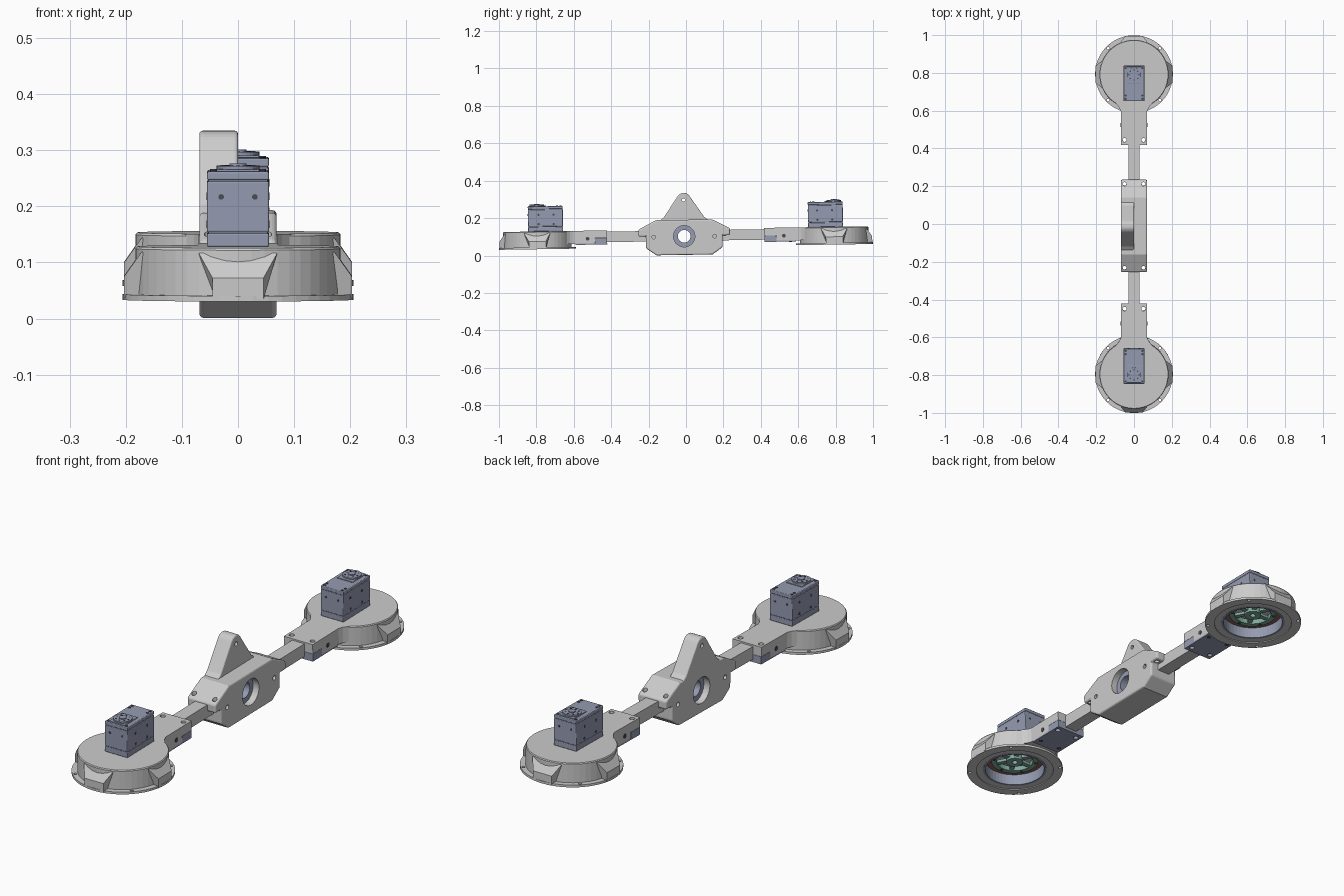
import bpy, bmesh, math
from mathutils import Matrix, Vector

if "Cube" in bpy.data.objects:
    bpy.data.objects.remove(bpy.data.objects["Cube"])

CY = 0.794      # distance of each round housing from the middle
TILT = 0.0157   # the whole boom leans slightly


def material(name, rgb):
    m = bpy.data.materials.new(name)
    m.diffuse_color = (*rgb, 1)
    m.use_nodes = True
    m.node_tree.nodes["Principled BSDF"].inputs["Base Color"].default_value = m.diffuse_color
    return m


BLUE = material("blue_grey", (0.30, 0.33, 0.44))
DARK = material("dark", (0.07, 0.07, 0.09))
GREEN = material("green", (0.22, 0.40, 0.34))
BROWN = material("brown", (0.25, 0.13, 0.10))


def finish(bm, name, mat=None, bevel=0):
    bmesh.ops.remove_doubles(bm, verts=bm.verts, dist=1e-5)
    bmesh.ops.recalc_face_normals(bm, faces=bm.faces)
    me = bpy.data.meshes.new(name)
    bm.to_mesh(me)
    bm.free()
    o = bpy.data.objects.new(name, me)
    bpy.context.collection.objects.link(o)
    if mat:
        me.materials.append(mat)
    if bevel:
        b = o.modifiers.new("bevel", "BEVEL")
        b.width, b.segments, b.angle_limit = bevel, 3, math.radians(50)
        apply(o)
    return o


def apply(o):
    bpy.context.view_layer.objects.active = o
    for m in list(o.modifiers):
        bpy.ops.object.modifier_apply(modifier=m.name)


def prism(name, pts, axis, a, b, mat=None, bevel=0):
    # axis "x": points are (y, z); axis "z": points are (x, y)
    bm = bmesh.new()
    at = (lambda p, t: (t, p[0], p[1])) if axis == "x" else (lambda p, t: (p[0], p[1], t))
    f = bm.faces.new([bm.verts.new(at(p, a)) for p in pts])
    ext = bmesh.ops.extrude_face_region(bm, geom=[f])["geom"]
    shift = Vector(at((0, 0), b - a))
    bmesh.ops.translate(bm, vec=shift, verts=[v for v in ext if isinstance(v, bmesh.types.BMVert)])
    return finish(bm, name, mat, bevel)


def box(name, x, y, z, mat=None, bevel=0):
    return prism(name, [(x[0], y[0]), (x[1], y[0]), (x[1], y[1]), (x[0], y[1])], "z", *z, mat, bevel)


def rods(name, places, axis, r, h, mat=None, seg=16):
    bm = bmesh.new()
    rot = {"z": Matrix(), "x": Matrix.Rotation(math.pi / 2, 4, "Y"), "y": Matrix.Rotation(math.pi / 2, 4, "X")}[axis]
    for p in places:
        bmesh.ops.create_cone(bm, cap_ends=True, segments=seg, radius1=r, radius2=r, depth=h,
                              matrix=Matrix.Translation(p) @ rot)
    return finish(bm, name, mat)


def lathe(name, profile, mat=None, closed=True, seg=48):
    # profile of (radius, z), turned about the housing centre
    bm = bmesh.new()
    vs = [bm.verts.new((r, 0, z)) for r, z in profile]
    es = [bm.edges.new(p) for p in zip(vs, vs[1:] + vs[:1])][:len(vs) if closed else -1]
    bmesh.ops.spin(bm, geom=vs + es, axis=(0, 0, 1), cent=(0, 0, 0), angle=2 * math.pi, steps=seg)
    bmesh.ops.translate(bm, vec=(0, CY, 0), verts=bm.verts)
    return finish(bm, name, mat)


def ring(name, r0, r1, z0, z1, mat):
    return lathe(name, [(r0, z0), (r1, z0), (r1, z1), (r0, z1)], mat)


def cut(o, cutter):
    m = o.modifiers.new("cut", "BOOLEAN")
    m.operation, m.object = "DIFFERENCE", cutter
    apply(o)


def drop(*cutters):
    for c in cutters:
        bpy.data.objects.remove(c)


def polar(r, deg, z):
    a = math.radians(deg)
    return (r * math.cos(a), CY + r * math.sin(a), z)


# round housing with flange and open underside
end = []
housing = lathe("round_housing", [(0, .141), (.180, .141), (.183, .137), (.183, .056), (.206, .056), (.206, .046),
                                  (.165, .046), (.165, .050), (.135, .050), (.135, .125), (0, .125)], closed=False)
c = rods("flange_cutter", [polar(.194, a, .05) for a in (45, 135, 225, 315)], "z", .007, .04)
cut(housing, c)
drop(c)
end.append(housing)

# sloped bosses around the housing
for i, deg in enumerate((0, 90, -90)):
    w = prism("housing_boss", [(.160, .132), (.172, .132), (.203, .088), (.203, .05), (.160, .05)], "x", -.07, .07)
    for v in w.data.vertices:
        if v.co.z < .1:
            v.co.x *= .65
    w.data.transform(Matrix.Translation((0, CY, 0)) @ Matrix.Rotation(math.radians(deg), 4, "Z"))
    end.append(w)

# neck clamp: grey upper, blue lower
neck = [(.07, .600), (.078, .618), (.095, .640), (-.095, .640), (-.078, .618), (-.07, .600)]
upper = prism("clamp_upper", [(-.07, .42), (.07, .42)] + neck, "z", .10, .141)
lower = prism("clamp_neck", [(-.07, .485), (.07, .485)] + neck, "z", .072, .10)
block = box("clamp_lower", (-.07, .07), (.42, .484), (.066, .099), BLUE)
plate = box("clamp_plate", (-.07, .07), (.484, .59), (.066, .073), BLUE)
c = rods("clamp_cutter", [(x, .447, .1) for x in (-.05, .05)], "z", .011, .2)
cut(upper, c)
cut(block, c)
drop(c)
end += [upper, lower, block, plate]
end.append(rods("clamp_screws", [(x, .525, .098) for x in (-.07, .07)], "x", .010, .003, DARK))
end.append(rods("clamp_plate_screws", [(x, .56, .066) for x in (-.05, .05)], "z", .009, .003, DARK))

# square bar
end.append(box("square_bar", (-.03, .03), (.12, .60), (.078, .134)))

# motor box: body, end caps, screws and output horn
S0, S1 = .655, .842
end.append(box("motor_body", (-.053, .053), (S0 + .002, S1 - .002), (.140, .272), BLUE))
end.append(box("motor_bottom_cap", (-.055, .055), (S0, S1), (.141, .165), BLUE, .003))
end.append(box("motor_middle", (-.055, .055), (S0, S1), (.167, .258), BLUE, .003))
end.append(box("motor_top_cap", (-.055, .055), (S0, S1), (.260, .275), BLUE, .003))
end.append(box("motor_top_plate", (-.038, .038), (S0 + .09, S1 - .005), (.275, .279), BLUE, .002))
end.append(rods("motor_horn", [(0, CY, .280)], "z", .038, .010, BLUE, 32))
end.append(rods("motor_shaft", [(0, CY, .283)], "z", .015, .012, BLUE, 24))
end.append(rods("horn_screws", [polar(.027, a, .285) for a in range(0, 360, 45)], "z", .004, .002, DARK, 10))
end.append(rods("motor_top_screws", [(x, y, .2755) for x in (-.044, .044) for y in (S0 + .012, S0 + .03, S1 - .012)],
                "z", .006, .003, DARK, 12))
end.append(rods("motor_side_screws", [(x, y, z) for x in (-.055, .055) for y in (.705, .785) for z in (.18, .23)],
                "x", .006, .002, DARK, 12))
end.append(rods("motor_end_screws", [(x, y, .23) for x in (-.03, .03) for y in (S0, S1)], "y", .005, .002, DARK, 12))

# wheel inside the housing
end.append(ring("housing_liner", .126, .136, .049, .126, BLUE))
end.append(ring("brown_ring", .098, .127, .098, .112, BROWN))
end.append(ring("wheel_rim", .078, .100, .090, .112, GREEN))
end.append(ring("wheel_hub", .012, .036, .085, .126, GREEN))
for a in range(0, 360, 60):
    s = box("wheel_spoke", (.03, .085), (-.010, .010), (.095, .108), GREEN)
    s.data.transform(Matrix.Translation((0, CY, 0)) @ Matrix.Rotation(math.radians(a), 4, "Z"))
    end.append(s)
end.append(rods("wheel_screws", [polar(.089, a, .089) for a in range(30, 390, 60)], "z", .006, .004, DARK, 12))

# other end is the same, turned half round
for o in end:
    d = o.copy()
    d.data = o.data.copy()
    d.name = "front_" + o.name
    o.name = "back_" + o.name
    d.data.transform(Matrix.Rotation(math.pi, 4, "Z"))
    bpy.context.collection.objects.link(d)

# centre clamp body
M = -.008
body = prism("centre_body", [(M + y, z) for y, z in [
    (-.205, .042), (-.15, .0035), (.15, .0035), (.205, .042), (.205, .105), (.245, .105), (.245, .142),
    (.150, .191), (-.150, .191), (-.245, .142), (-.245, .105), (-.205, .105)]], "x", -.069, .069, None, .008)

# pointed hanging tab with rounded tip
tip = [(M + .038 * math.cos(a), .297 + .038 * math.sin(a)) for a in [math.radians(35 + i * 11) for i in range(11)]]
tab = prism("hanging_tab", [(M + .13, .17), (M + .13, .188), (M + .108, .205)] + tip +
            [(M - .108, .205), (M - .13, .188), (M - .13, .17)], "x", -.069, 0, None, .006)

# bores and screw holes
cuts = [rods("bore_cutter", [(0, M, .103)], "x", .057, .3, None, 40),
        rods("side_cutter", [(0, M + y, .101) for y in (-.163, .163)], "x", .010, .3),
        rods("end_cutter", [(x, M + y, .1) for x in (-.05, .05) for y in (-.222, .222)], "z", .010, .4)]
for c in cuts:
    cut(body, c)
tc = rods("tab_cutter", [(0, M, .297)], "x", .009, .3)
cut(tab, tc)
drop(tc, *cuts)

# bushing inside the bore
bush = rods("centre_bushing", [(0, M, .103)], "x", .0575, .08, BLUE, 40)
c = rods("bushing_cutter", [(0, M, .103)], "x", .034, .2, None, 32)
cut(bush, c)
drop(c)

# lean everything slightly
for o in bpy.data.objects:
    o.data.transform(Matrix.Rotation(TILT, 4, "X"))
